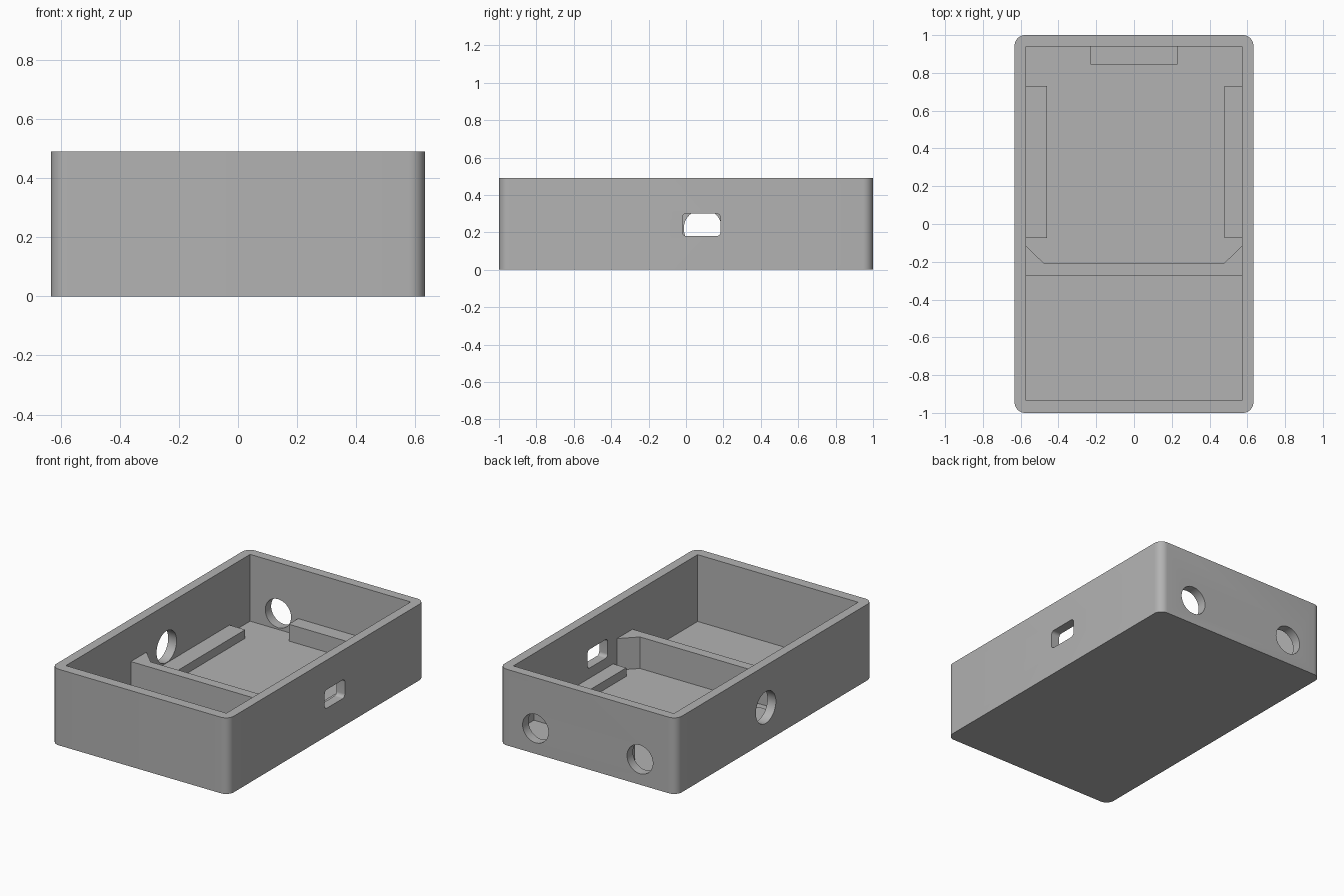
import bpy
import bmesh
from math import radians
from mathutils import Matrix, Vector

if "Cube" in bpy.data.objects:
    bpy.data.objects.remove(bpy.data.objects["Cube"])

W, L, H = 0.632, 1.0, 0.49      # half width, half length, height
WALL, FLOOR = 0.06, 0.06
IN_X, IN_Y = W - WALL, L - 0.065
SINK = 0.02                     # overlap of inner parts into the shell

grey = bpy.data.materials.new("plain grey")
grey.use_nodes = True
grey.diffuse_color = (0.45, 0.45, 0.45, 1)
grey.node_tree.nodes["Principled BSDF"].inputs["Base Color"].default_value = grey.diffuse_color


def make_object(name, bm):
    bmesh.ops.recalc_face_normals(bm, faces=bm.faces)
    mesh = bpy.data.meshes.new(name)
    bm.to_mesh(mesh)
    bm.free()
    mesh.materials.append(grey)
    ob = bpy.data.objects.new(name, mesh)
    bpy.context.collection.objects.link(ob)
    return ob


def box(name, low, high, round_axis=None, radius=0.0):
    """Box between two corners, optionally rounding the edges along one axis."""
    low, high = Vector(low), Vector(high)
    bm = bmesh.new()
    bmesh.ops.create_cube(bm, size=1)
    bmesh.ops.scale(bm, vec=high - low, verts=bm.verts)
    bmesh.ops.translate(bm, vec=(low + high) / 2, verts=bm.verts)
    if round_axis is not None:
        edges = [e for e in bm.edges
                 if abs((e.verts[0].co - e.verts[1].co).normalized()[round_axis]) > 0.9]
        bmesh.ops.bevel(bm, geom=edges, offset=radius, segments=8, profile=0.5,
                        affect='EDGES')
    return make_object(name, bm)


def round_cutter(name, centre, radius, axis):
    bm = bmesh.new()
    bmesh.ops.create_cone(bm, cap_ends=True, segments=48, radius1=radius,
                          radius2=radius, depth=0.3)
    turn = Matrix.Rotation(radians(90), 4, 'Y' if axis == 'X' else 'X')
    bmesh.ops.transform(bm, matrix=Matrix.Translation(centre) @ turn, verts=bm.verts)
    return make_object(name, bm)


def prism(name, outline, low, high):
    bm = bmesh.new()
    face = bm.faces.new([bm.verts.new((x, y, low)) for x, y in outline])
    top = bmesh.ops.extrude_face_region(bm, geom=[face])["geom"]
    bmesh.ops.translate(bm, vec=(0, 0, high - low),
                        verts=[v for v in top if isinstance(v, bmesh.types.BMVert)])
    return make_object(name, bm)


# Open tray with rounded outer corners and a square cavity
shell = box("case_shell", (-W, -L, 0), (W, L, H), 2, 0.055)
cutters = [
    box("cavity_cutter", (-IN_X, -IN_Y, FLOOR), (IN_X, IN_Y + 0.005, H + 0.2)),
    box("slot_cutter", (W - 0.15, -0.02, 0.18), (W + 0.15, 0.185, 0.30), 0, 0.022),
    round_cutter("side_hole_cutter", (-W, 0.09, 0.22), 0.102, 'X'),
]
for side in (-1, 1):
    cutters.append(round_cutter("back_hole_cutter", (side * 0.372, L, 0.163), 0.092, 'Y'))

bpy.context.view_layer.objects.active = shell
for cutter in cutters:
    cutter.hide_render = True
    cut = shell.modifiers.new("cut", 'BOOLEAN')
    cut.operation, cut.solver, cut.object = 'DIFFERENCE', 'EXACT', cutter
    bpy.ops.object.modifier_apply(modifier=cut.name)
    bpy.data.objects.remove(cutter)

bpy.ops.object.select_all(action='DESELECT')
shell.select_set(True)
bpy.ops.object.shade_smooth_by_angle(angle=radians(30))

# Board support rails along both sides, and the ledge at the back
base = FLOOR - SINK
box("right_rail", (-IN_X - SINK, -0.075, base), (-0.46, 0.73, 0.115))
box("left_rail", (0.478, -0.075, base), (IN_X + SINK, 0.73, 0.115))
box("back_ledge", (-0.23, 0.845, base), (0.23, IN_Y + SINK, 0.168))

# Divider wall with angled gussets where it meets the sides
end = IN_X + SINK
half = [(0.475, -0.21), (IN_X, -0.115), (end, -0.115), (end, -0.273)]
prism("divider_wall", half + [(-x, y) for x, y in reversed(half)], base, 0.263)
